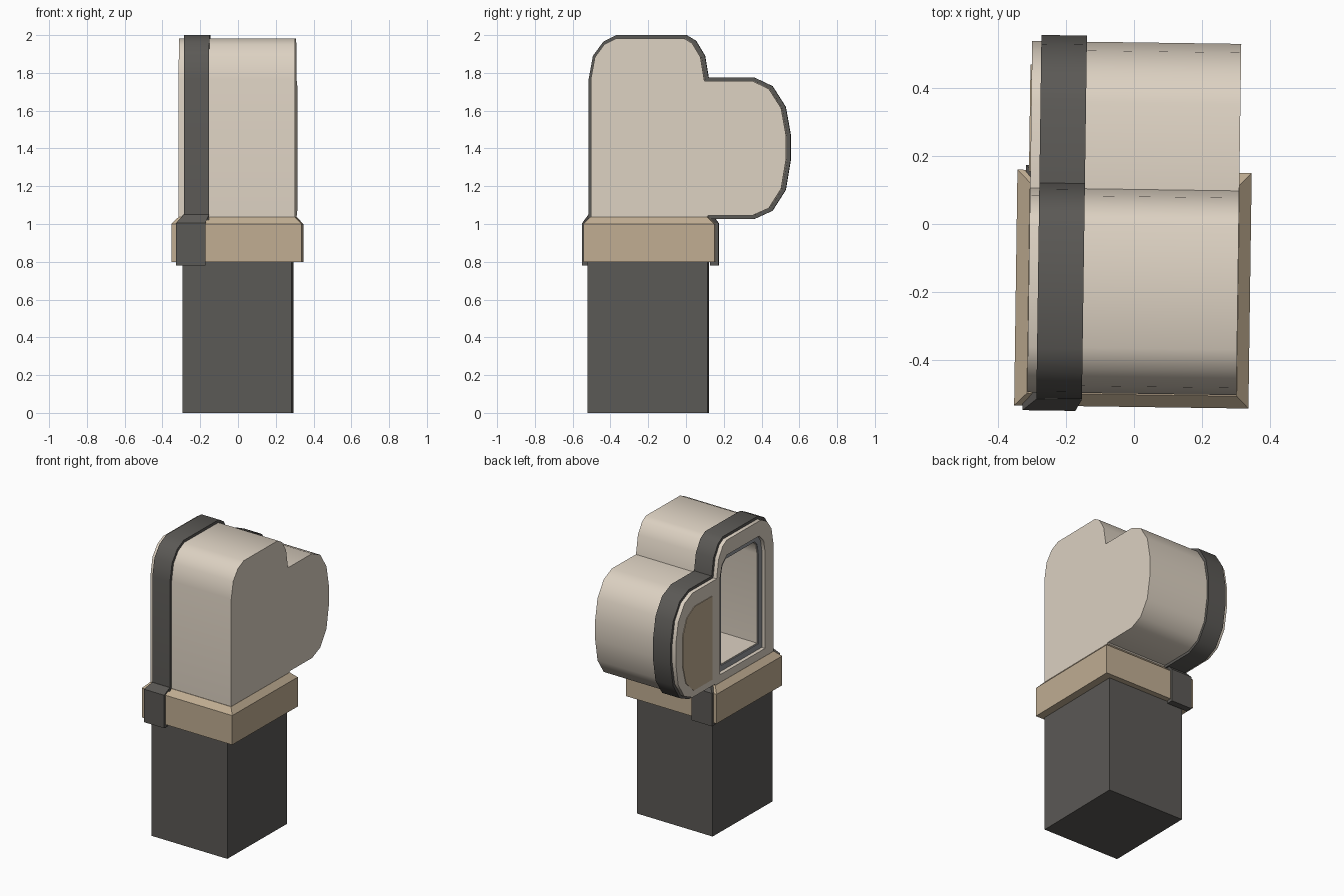
import bpy, bmesh, math
from mathutils import Vector, Matrix

if "Cube" in bpy.data.objects:
    bpy.data.objects.remove(bpy.data.objects["Cube"])

TURN = Matrix.Rotation(math.radians(-0.8), 4, 'Z')   # whole model is turned slightly


def material(name, rgb):
    m = bpy.data.materials.new(name)
    m.diffuse_color = (*rgb, 1)
    m.use_nodes = True
    m.node_tree.nodes["Principled BSDF"].inputs["Base Color"].default_value = m.diffuse_color
    return m


CREAM = material("cream", (0.72, 0.64, 0.54))
TAN = material("tan", (0.53, 0.42, 0.29))
DARK = material("charcoal", (0.105, 0.10, 0.092))
GREY = material("slate_grey", (0.30, 0.31, 0.33))


def finish(name, bm, mat):
    bmesh.ops.recalc_face_normals(bm, faces=bm.faces)
    me = bpy.data.meshes.new(name)
    bm.to_mesh(me)
    bm.free()
    ob = bpy.data.objects.new(name, me)
    bpy.context.collection.objects.link(ob)
    me.materials.append(mat)
    return ob


def offset(pts, d):
    """Move a clockwise (y, z) outline inward by d."""
    out = []
    for i, p in enumerate(pts):
        p = Vector(p)
        a = (p - Vector(pts[i - 1])).normalized()
        b = (Vector(pts[(i + 1) % len(pts)]) - p).normalized()
        na, nb = Vector((a.y, -a.x)), Vector((b.y, -b.x))
        out.append(tuple(p + (na + nb) * d / (1 + na.dot(nb))))
    return out


def prism(name, pts, x0, x1, mat):
    """Extrude a (y, z) outline along x."""
    bm = bmesh.new()
    f = bm.faces.new([bm.verts.new((x0, y, z)) for y, z in pts])
    r = bmesh.ops.extrude_face_region(bm, geom=[f])
    bmesh.ops.translate(bm, vec=(x1 - x0, 0, 0),
                        verts=[v for v in r["geom"] if isinstance(v, bmesh.types.BMVert)])
    return finish(name, bm, mat)


def ring(name, outer, inner, x0, x1, mat):
    """Hollow band between two matching outlines."""
    bm = bmesh.new()
    loops = [[bm.verts.new((x, y, z)) for y, z in pts]
             for pts, x in ((outer, x0), (outer, x1), (inner, x1), (inner, x0))]
    n = len(outer)
    for k in range(4):
        a, b = loops[k], loops[(k + 1) % 4]
        for i in range(n):
            j = (i + 1) % n
            bm.faces.new((a[i], a[j], b[j], b[i]))
    return finish(name, bm, mat)


def stack(name, levels, mat):
    """Box loft: each level is (x0, x1, y0, y1, z)."""
    bm = bmesh.new()
    rows = [[bm.verts.new(c) for c in ((a, c0, z), (b, c0, z), (b, c1, z), (a, c1, z))]
            for a, b, c0, c1, z in levels]
    for lo, hi in zip(rows, rows[1:]):
        for i in range(4):
            j = (i + 1) % 4
            bm.faces.new((lo[i], lo[j], hi[j], hi[i]))
    bm.faces.new(rows[0])
    bm.faces.new(rows[-1])
    return finish(name, bm, mat)


def cut(ob, cutter):
    mod = ob.modifiers.new("cut", 'BOOLEAN')
    mod.operation, mod.solver, mod.object = 'DIFFERENCE', 'EXACT', cutter
    bpy.context.view_layer.objects.active = ob
    bpy.ops.object.modifier_apply(modifier=mod.name)
    bpy.data.objects.remove(cutter)


# Outlines (y, z), clockwise: strap, body, window, side panel
strap_line = [(-.517, 1.0), (-.517, 1.77), (-.495, 1.89), (-.44, 1.965), (-.37, 2.0),
              (0, 2.0), (.05, 1.97), (.098, 1.89), (.117, 1.775), (.36, 1.775),
              (.455, 1.73), (.525, 1.62), (.552, 1.47), (.552, 1.34), (.525, 1.18),
              (.455, 1.07), (.36, 1.027), (.13, 1.027), (.10, 1.0)]
body_line = offset(strap_line, .018)
window = [(-.41, 1.09), (-.41, 1.75), (-.395, 1.83), (-.35, 1.88), (-.01, 1.88),
          (.045, 1.83), (.065, 1.75), (.065, 1.09)]
panel = [(.15, 1.09), (.15, 1.66), (.34, 1.66), (.42, 1.61), (.465, 1.50),
         (.465, 1.30), (.43, 1.17), (.35, 1.09)]

# Head: heart-like block with a stepped window opening on its left side
body = prism("head_body", body_line, -.307, .308, CREAM)
cut(body, prism("recess", window, -.4, -.277, CREAM))
cut(body, prism("hollow", offset(window, .045), -.4, .25, CREAM))
frame = ring("window_frame", offset(window, .002), offset(window, .04), -.276, -.284, GREY)
side_panel = prism("side_panel", panel, -.311, -.30, TAN)

# Strap around the head
strap = ring("strap", strap_line, offset(strap_line, .024), -.28, -.146, DARK)

# Collar and post
stack("collar", [(-.345, .344, -.538, .155, .80), (-.345, .344, -.538, .155, 1.0),
                 (-.308, .309, -.502, .118, 1.037)], TAN)
stack("post", [(-.287, .291, -.517, .117, 0), (-.287, .291, -.517, .117, .82)], DARK)

# Strap ends clipped over the collar, front and back
for name, face, s in (("front_clip", -.538, -1), ("back_clip", .155, 1)):
    out, inn = face + s * .014, face - s * .03
    stack(name, [(-.32, -.165, min(out, inn), max(out, inn), .78),
                 (-.32, -.165, min(out, inn), max(out, inn), 1.005),
                 (-.28, -.146, *sorted((face - s * .019, face - s * .05)), 1.05)], DARK)

# Turn everything and smooth the curved parts
for ob in bpy.data.objects:
    ob.data.transform(TURN)
    ob.select_set(ob in (body, strap, frame))
bpy.context.view_layer.objects.active = body
bpy.ops.object.shade_smooth_by_angle(angle=math.radians(40))
